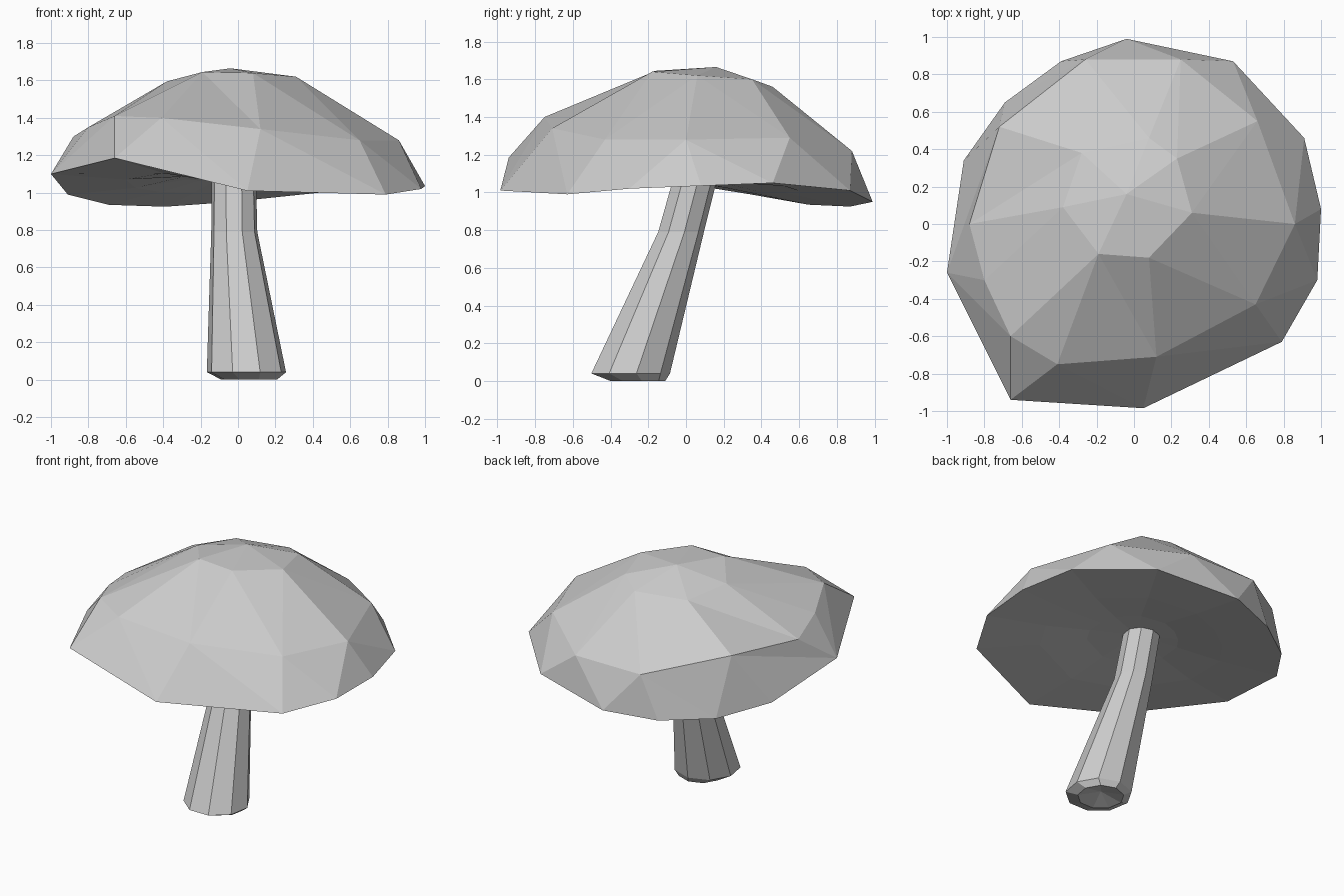
import bpy, bmesh, math

if "Cube" in bpy.data.objects:
    bpy.data.objects.remove(bpy.data.objects["Cube"])

CX, CY = -0.03, 0.10   # axis of the cap


def ang(p):
    return math.atan2(p.co.y - CY, p.co.x - CX)


def stitch(bm, outer, inner):
    """Triangulate between two rings by walking both in angular order."""
    i = j = 0
    n, m = len(outer), len(inner)
    while i < n or j < m:
        a, b = outer[i % n], inner[j % m]
        na = ang(outer[i + 1]) if i + 1 < n else math.pi
        nb = ang(inner[j + 1]) if j + 1 < m else math.pi
        if j >= m or (i < n and na <= nb):
            i += 1
            bm.faces.new((a, outer[i % n], b))
        else:
            j += 1
            bm.faces.new((a, inner[j % m], b))


def fan(bm, ring, tip):
    v = bm.verts.new(tip)
    for k, a in enumerate(ring):
        bm.faces.new((a, ring[(k + 1) % len(ring)], v))


def bridge(bm, a, b):
    n = len(a)
    for k in range(n):
        bm.faces.new((a[k], a[(k + 1) % n], b[(k + 1) % n], b[k]))


def finish(bm, name):
    bmesh.ops.recalc_face_normals(bm, faces=bm.faces)
    me = bpy.data.meshes.new(name)
    bm.to_mesh(me)
    bm.free()
    ob = bpy.data.objects.new(name, me)
    bpy.context.collection.objects.link(ob)


# Cap: irregular rim, shoulder and crown rings
rim = [(-1, -.26, 1.10), (-.66, -.94, 1.185), (.05, -.985, 1.01), (.79, -.63, .99),
       (.98, -.30, 1.02), (1, .08, 1.035), (.91, .46, 1.05), (.53, .87, 1.01),
       (-.04, .99, .95), (-.39, .87, .925), (-.69, .65, .935), (-.91, .34, .99)]
shoulder = [(-.88, 0, 1.30), (-.80, -.30, 1.35), (-.66, -.60, 1.41), (-.41, -.75, 1.40),
            (.12, -.71, 1.34), (.65, -.43, 1.28), (.86, 0, 1.28), (.66, .55, 1.29),
            (.25, .88, 1.22), (-.26, .88, 1.22), (-.72, .52, 1.34)]
crown = [(-.38, .09, 1.595), (-.19, -.16, 1.645), (.08, -.18, 1.64),
         (.31, .06, 1.62), (.23, .35, 1.60), (.08, .46, 1.56), (-.28, .38, 1.56)]

bm = bmesh.new()
rings = [sorted((bm.verts.new(p) for p in r), key=ang) for r in (rim, shoulder, crown)]
stitch(bm, rings[0], rings[1])
stitch(bm, rings[1], rings[2])
fan(bm, rings[2], (-.04, .16, 1.665))

# Hollowed underside of the cap
under = rings[0]
for s, z, w in ((.60, 1.05, .4), (.30, 1.08, .1)):
    ring = [bm.verts.new((v.co.x * s, v.co.y * s, v.co.z * w + z * (1 - w)))
            for v in rings[0]]
    bridge(bm, under, ring)
    under = ring
fan(bm, under, (0, .03, 1.09))
finish(bm, "mushroom_cap")

# Leaning stem: x, y, z, radius of each section
bm = bmesh.new()
N = 9
sections = [(.06, -.26, 0, .15), (.045, -.30, .04, .215),
            (-.02, -.03, .79, .125), (-.022, .05, 1.09, .12)]
prev = None
for x, y, z, r in sections:
    ring = [bm.verts.new((x + r * math.cos(t), y + r * math.sin(t), z))
            for t in (2 * math.pi * (k + .25) / N for k in range(N))]
    if prev:
        bridge(bm, prev, ring)
    else:
        fan(bm, ring, (x, y, .04))
    prev = ring
bm.faces.new(prev)
finish(bm, "mushroom_stem")
